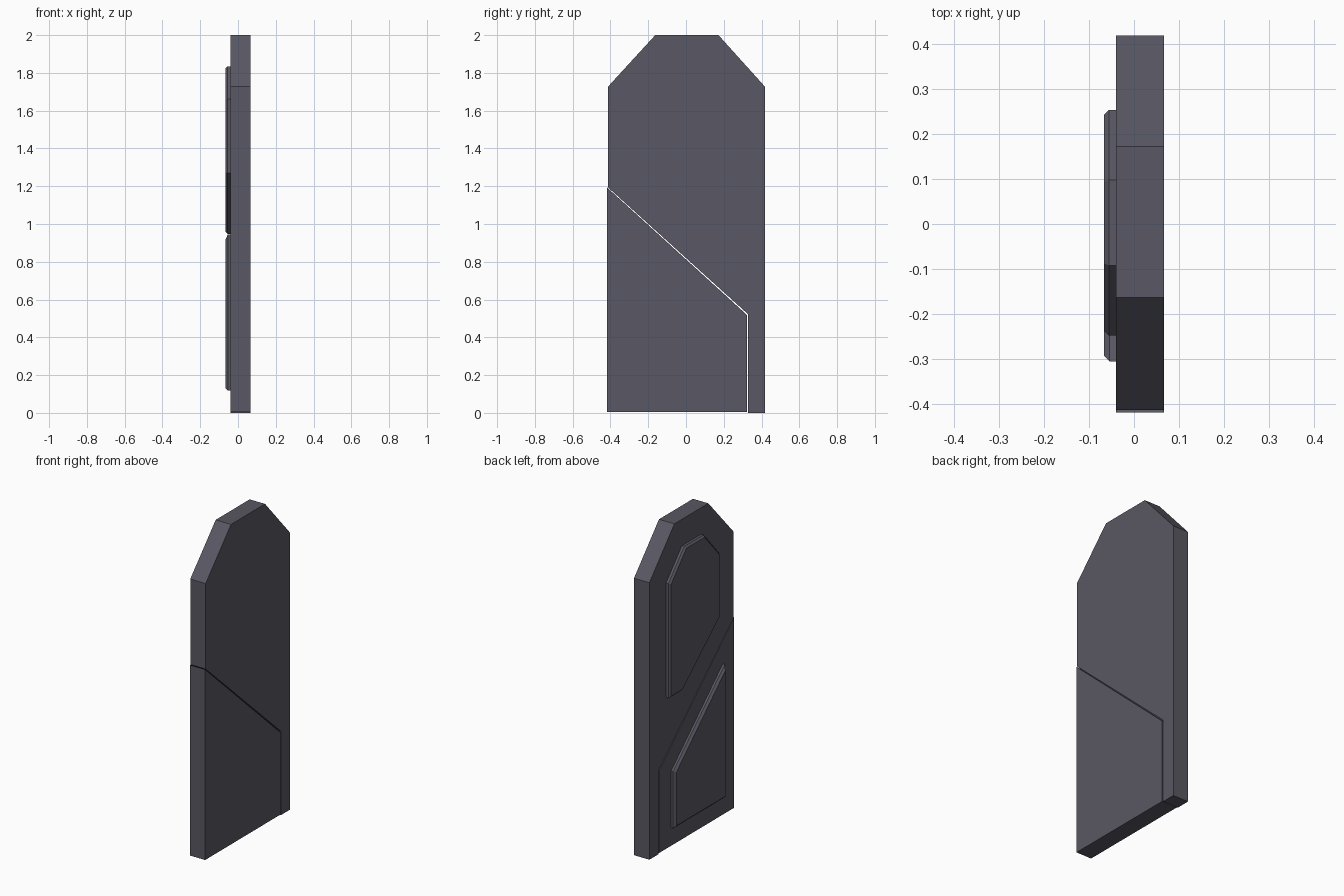
import bpy, bmesh

if "Cube" in bpy.data.objects:
    bpy.data.objects.remove(bpy.data.objects["Cube"])

metal = bpy.data.materials.new("dark_grey_metal")
metal.diffuse_color = (0.10, 0.097, 0.125, 1)
metal.use_nodes = True
metal.node_tree.nodes["Principled BSDF"].inputs["Base Color"].default_value = metal.diffuse_color


def plate(name, outline, x_front, x_back, chamfer=0.0):
    """Extrude a (y, z) outline along x, optionally chamfering the -x rim."""
    bm = bmesh.new()
    front = bm.faces.new([bm.verts.new((x_front, y, z)) for y, z in outline])
    rim = list(front.edges)
    back = [bm.verts.new((x_back, y, z)) for y, z in outline]
    bm.faces.new(back[::-1])
    verts = list(front.verts)
    for i in range(len(back)):
        j = (i + 1) % len(back)
        bm.faces.new((verts[i], back[i], back[j], verts[j]))
    bmesh.ops.recalc_face_normals(bm, faces=bm.faces)
    if chamfer:
        bmesh.ops.bevel(bm, geom=rim, offset=chamfer, segments=1,
                        profile=0.5, affect='EDGES')
    mesh = bpy.data.meshes.new(name)
    bm.to_mesh(mesh)
    bm.free()
    mesh.materials.append(metal)
    obj = bpy.data.objects.new(name, mesh)
    bpy.context.collection.objects.link(obj)
    return obj


# Two interlocking door leaves, separated by a hairline seam
BACK, FACE, RAISED = 0.066, -0.04, -0.067
plate("upper_leaf", [(-0.413, 1.194), (-0.413, 1.727), (-0.163, 2.0),
                     (0.172, 2.0), (0.418, 1.727), (0.418, 0.0),
                     (0.329, 0.0), (0.329, 0.522)], FACE, BACK)
plate("lower_leaf", [(-0.418, 0.005), (-0.418, 1.193),
                     (0.322, 0.519), (0.322, 0.005)], FACE, BACK)

# Raised chamfered panels on the -x face
plate("upper_panel", [(-0.247, 1.27), (-0.247, 1.662), (-0.092, 1.835),
                      (0.098, 1.835), (0.253, 1.662), (0.253, 0.948),
                      (0.125, 0.948)], RAISED, FACE, 0.011)
plate("lower_panel", [(-0.305, 0.118), (-0.305, 0.945),
                      (0.203, 0.472), (0.203, 0.118)], RAISED, FACE, 0.013)
